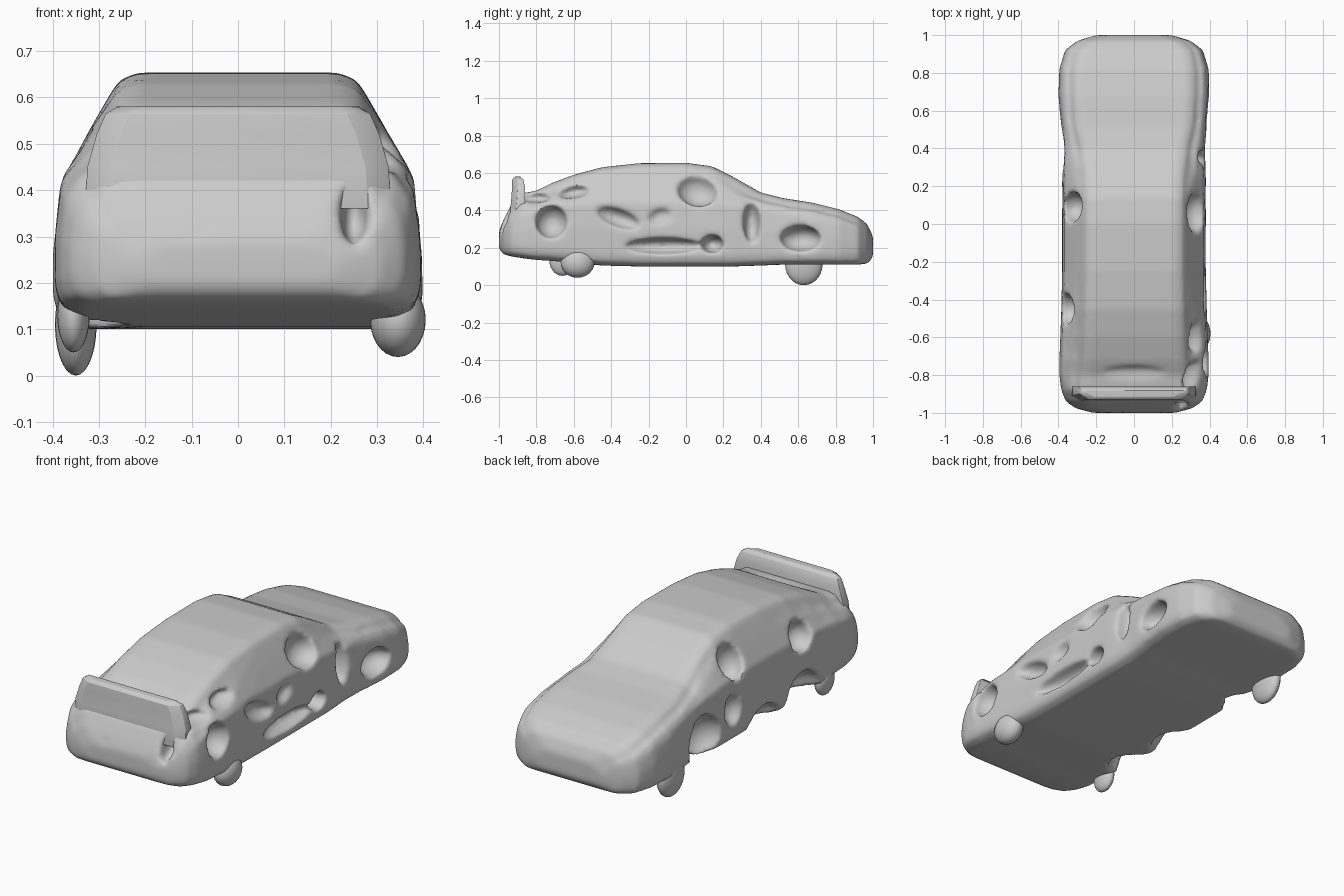
import bpy, bmesh
from math import radians
from mathutils import Matrix, Vector

if "Cube" in bpy.data.objects:
    bpy.data.objects.remove(bpy.data.objects["Cube"])


def make_object(name, bm):
    bmesh.ops.recalc_face_normals(bm, faces=bm.faces)
    me = bpy.data.meshes.new(name)
    bm.to_mesh(me)
    bm.free()
    ob = bpy.data.objects.new(name, me)
    bpy.context.collection.objects.link(ob)
    return ob


def select(ob):
    bpy.ops.object.select_all(action='DESELECT')
    ob.select_set(True)
    bpy.context.view_layer.objects.active = ob


def apply_all(ob):
    select(ob)
    for m in list(ob.modifiers):
        bpy.ops.object.modifier_apply(modifier=m.name)


def loft(bm, rings):
    loops = [[bm.verts.new(p) for p in r] for r in rings]
    n = len(loops[0])
    for a, b in zip(loops, loops[1:]):
        for i in range(n):
            j = (i + 1) % n
            bm.faces.new((a[i], a[j], b[j], b[i]))
    bm.faces.new(loops[0])
    bm.faces.new(loops[-1])


def blob(bm, centre, radii, tilt=0):
    m = (Matrix.Translation(centre) @ Matrix.Rotation(radians(tilt), 4, 'X')
         @ Matrix.Diagonal((*radii, 1)))
    bmesh.ops.create_uvsphere(bm, u_segments=24, v_segments=14, radius=1, matrix=m)


def section(y, zb, zt, belt, hw, ht):
    half = [(hw * .86, zb), (hw * .97, zb + .02), (hw, zb + .06), (hw, (zb + belt) / 2 + .03),
            (hw * .97, belt), (hw * .4 + ht * .6, belt * .55 + zt * .45),
            (ht, zt - .045), (ht - .02, zt - .015), (ht - .06, zt)]
    pts = half + [(-x, z) for x, z in reversed(half)]
    return [(x, y, z) for x, z in pts]


# body shell: y, floor, top, beltline, half width, top half width
stations = [
    (-1.00, .19, .29, .25, .22, .20), (-.975, .165, .35, .29, .31, .28),
    (-.94, .155, .42, .33, .36, .31), (-.88, .145, .49, .38, .385, .31),
    (-.80, .135, .505, .40, .395, .30), (-.72, .13, .545, .42, .395, .29),
    (-.60, .12, .59, .43, .39, .285), (-.45, .105, .63, .44, .385, .28),
    (-.25, .10, .652, .44, .38, .275), (0, .10, .654, .44, .38, .275),
    (.14, .10, .635, .44, .38, .275), (.25, .10, .58, .43, .38, .28),
    (.40, .105, .495, .41, .375, .30), (.52, .11, .465, .39, .385, .33),
    (.68, .11, .44, .36, .40, .34), (.82, .11, .405, .33, .395, .34),
    (.92, .11, .365, .29, .365, .32), (.97, .115, .325, .26, .30, .27),
    (1.0, .15, .26, .21, .20, .18)]
bm = bmesh.new()
loft(bm, [section(*s) for s in stations])
body = make_object("car_body", bm)

# eroded hollows in the sides, wheel arches and tail
bm = bmesh.new()
hollows = [
    # right side
    ((.34, .06, .51), (.09, .11, .09), -15), ((.38, .35, .34), (.09, .045, .115), 0),
    ((.39, .61, .25), (.10, .11, .07), 0), ((.39, -.72, .34), (.10, .085, .09), 0),
    ((.34, -.60, .50), (.08, .09, .035), 10), ((.33, -.81, .47), (.09, .09, .03), 0),
    ((.39, -.36, .36), (.07, .13, .05), -20), ((.40, -.14, .37), (.06, .08, .05), 20),
    ((.40, -.12, .21), (.09, .22, .045), 0), ((.38, .14, .22), (.12, .06, .05), 0),
    # left side
    ((-.38, .38, .21), (.12, .13, .13), 0), ((-.38, -.13, .12), (.11, .13, .08), 0),
    ((-.37, -.45, .14), (.12, .13, .12), 0), ((-.32, .09, .50), (.08, .08, .10), 0),
    ((-.35, -.45, .44), (.08, .08, .08), 0), ((-.40, .14, .28), (.08, .07, .09), 0),
    # gap ahead of the wing and tail slots
    ((0, -.80, .525), (.22, .05, .03), 0), ((.25, -.97, .35), (.03, .09, .07), 0),
    ((-.09, -.99, .305), (.045, .05, .012), 0)]
for h in hollows:
    blob(bm, *h)
cutter = make_object("hollow_cutter", bm)
cutter.hide_render = True
m = cutter.modifiers.new("merge", 'REMESH')
m.mode, m.voxel_size = 'VOXEL', .012
apply_all(cutter)

m = body.modifiers.new("hollows", 'BOOLEAN')
m.operation, m.object, m.solver = 'DIFFERENCE', cutter, 'EXACT'
m = body.modifiers.new("melt", 'REMESH')
m.mode, m.voxel_size = 'VOXEL', .013
m = body.modifiers.new("soften", 'SMOOTH')
m.factor, m.iterations = .5, 8
apply_all(body)
bpy.data.objects.remove(cutter)

# upright tail wing, leaning slab that narrows upwards
bm = bmesh.new()
rings = []
for z, w, y0, y1 in [(.36, .33, -.945, -.86), (.45, .325, -.935, -.86), (.52, .305, -.93, -.86),
                     (.565, .285, -.93, -.87), (.58, .26, -.915, -.89)]:
    rings.append([(-w, y0 + .03, z), (-w + .05, y0, z), (w - .05, y0, z), (w, y0 + .03, z),
                  (w, y1, z), (-w, y1, z)])
loft(bm, rings)
wing = make_object("rear_wing", bm)
m = wing.modifiers.new("round", 'BEVEL')
m.width, m.segments = .012, 2
apply_all(wing)

# worn wheel stubs
for name, centre, radii in [
        ("front_left_wheel", (-.35, .63, .11), (.045, .10, .11)),
        ("rear_left_wheel", (-.355, -.66, .13), (.035, .07, .08)),
        ("rear_right_wheel", (.345, -.58, .12), (.06, .09, .08))]:
    bm = bmesh.new()
    blob(bm, centre, radii)
    make_object(name, bm)

for ob in list(bpy.context.scene.objects):
    select(ob)
    bpy.ops.object.shade_smooth_by_angle(angle=radians(50))
